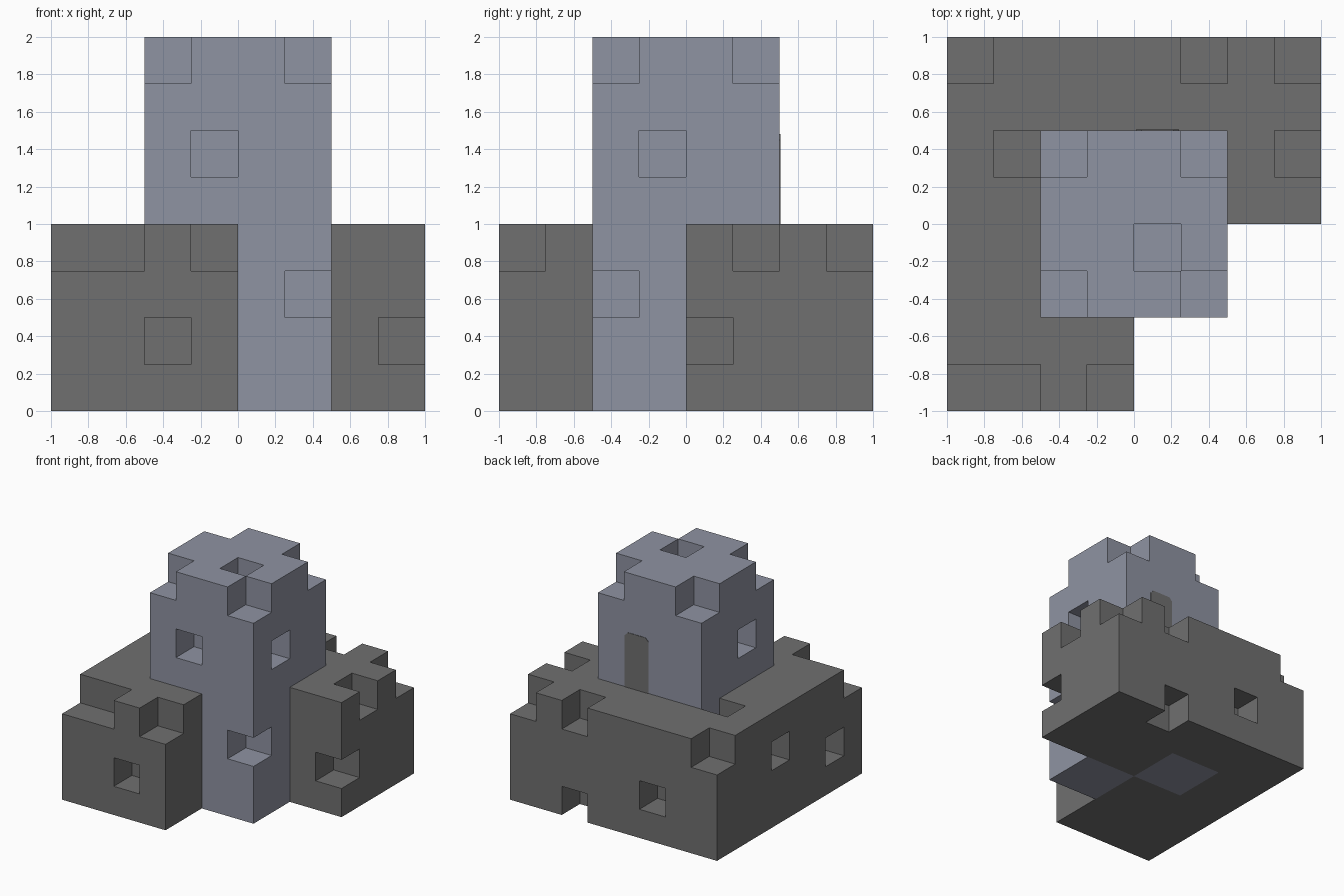
import bpy, bmesh
from mathutils import Vector

if "Cube" in bpy.data.objects:
    bpy.data.objects.remove(bpy.data.objects["Cube"])

S = 0.25  # block size


def material(name, rgb):
    m = bpy.data.materials.new(name)
    m.diffuse_color = (*rgb, 1)
    m.use_nodes = True
    m.node_tree.nodes["Principled BSDF"].inputs["Base Color"].default_value = m.diffuse_color
    return m


dark = material("dark stone", (0.162, 0.162, 0.162))
light = material("blue grey stone", (0.275, 0.292, 0.361))


def block(i, j, k):
    """All cells in three index ranges (each given as start, stop)."""
    return {(a, b, c) for a in range(*i) for b in range(*j) for c in range(*k)}


def finish(name, bm, mats):
    bmesh.ops.recalc_face_normals(bm, faces=bm.faces)
    me = bpy.data.meshes.new(name)
    bm.to_mesh(me)
    bm.free()
    for m in mats:
        me.materials.append(m)
    ob = bpy.data.objects.new(name, me)
    bpy.context.collection.objects.link(ob)
    return ob


def build_blocks(name, cells, mats, paint=None):
    """Outer skin of a set of cubic blocks."""
    bm = bmesh.new()
    verts = {}

    def vert(p):
        if p not in verts:
            verts[p] = bm.verts.new((p[0] * S - 1, p[1] * S - 1, p[2] * S))
        return verts[p]

    for c in sorted(cells):
        for axis in range(3):
            for side in (0, 1):
                n = list(c)
                n[axis] += 2 * side - 1
                if tuple(n) in cells:
                    continue
                u, v = (axis + 1) % 3, (axis + 2) % 3
                ring = []
                for du, dv in ((0, 0), (1, 0), (1, 1), (0, 1)):
                    p = list(c)
                    p[axis] += side
                    p[u] += du
                    p[v] += dv
                    ring.append(vert(tuple(p)))
                f = bm.faces.new(ring if side else ring[::-1])
                f.normal_update()
                if paint:
                    f.material_index = paint(f)
    me = bpy.data.meshes.new(name)
    bm.to_mesh(me)
    bm.free()
    for m in mats:
        me.materials.append(m)
    ob = bpy.data.objects.new(name, me)
    bpy.context.collection.objects.link(ob)


# L-shaped base, with battlement gaps, windows and a pit beside the tower
tower_core = block((2, 6), (2, 6), (0, 8))
base = block((0, 8), (0, 8), (0, 4)) - block((4, 8), (0, 4), (0, 4)) - tower_core
base -= {
    (0, 0, 3), (1, 0, 3), (3, 0, 3), (0, 7, 3), (5, 7, 3), (7, 7, 3), (7, 5, 3),
    (1, 5, 3),                                # pit
    (2, 0, 1), (2, 7, 1), (0, 4, 2), (0, 1, 1),  # windows
    (7, 4, 1), (5, 7, 0),                     # missing edge blocks
}
build_blocks("base_wall", base, [dark])

# Square tower, with open corners at the top, windows and a roof pit
tower = tower_core - {(i, j, 7) for i in (2, 5) for j in (2, 5)}
tower -= {(4, 3, 7), (3, 2, 5), (5, 3, 5), (2, 3, 5), (5, 2, 2)}


def underside(f):
    """Two opposite quarters of the underside show the base colour."""
    c = f.calc_center_median()
    return 1 if c.z < 0.01 and c.x * c.y > 0 else 0


build_blocks("tower", tower, [light, dark], underside)

# Dark door plate with clipped top corners on the back of the tower
bm = bmesh.new()
outline = [(0.01, 1), (0.24, 1), (0.24, 1.45), (0.21, 1.48), (0.04, 1.48), (0.01, 1.45)]
door = bm.faces.new([bm.verts.new((x, 0.5, z)) for x, z in outline])
ext = bmesh.ops.extrude_face_region(bm, geom=[door])
for v in ext["geom"]:
    if isinstance(v, bmesh.types.BMVert):
        v.co += Vector((0, 0.004, 0))
finish("door", bm, [dark])
